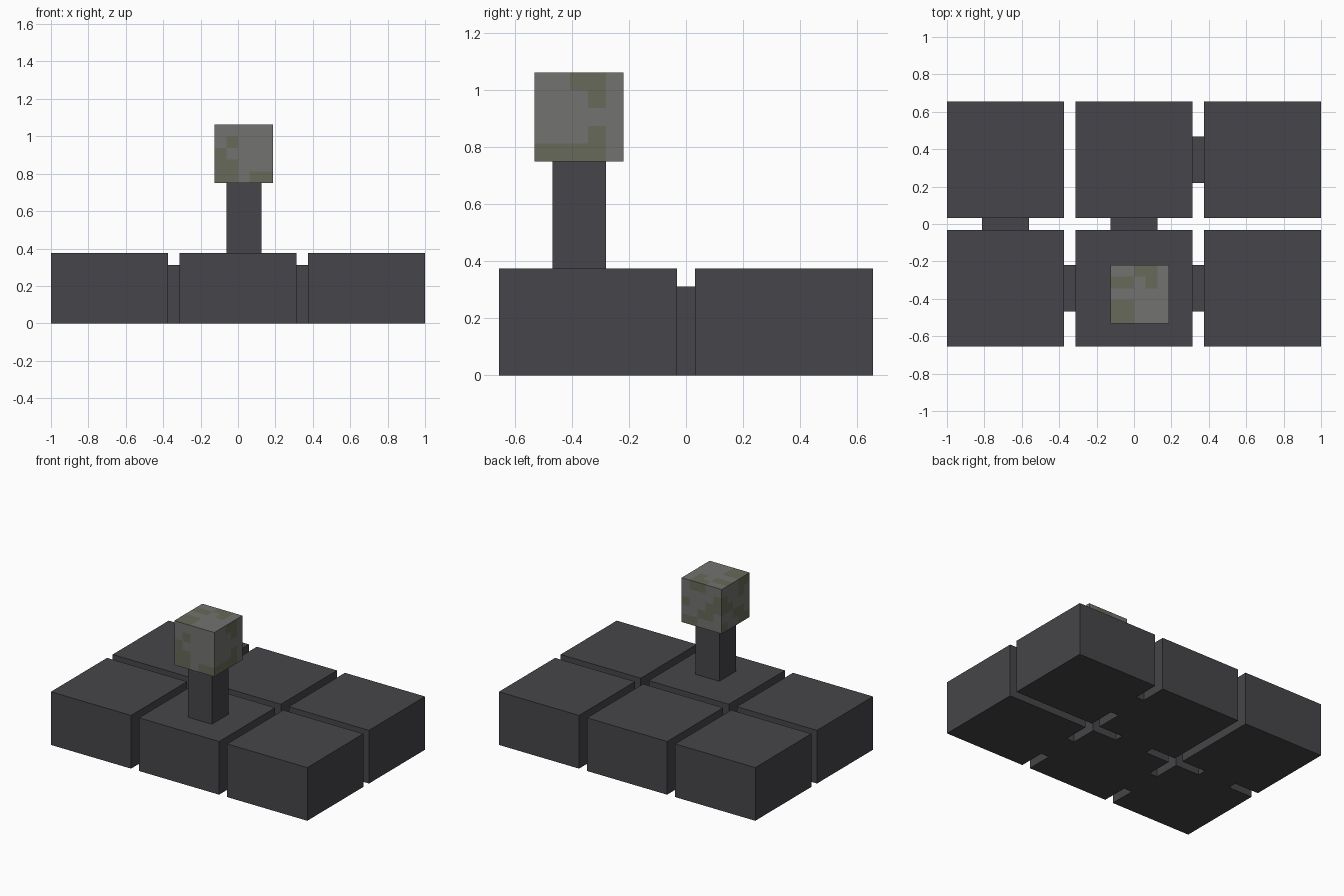
import bpy
import bmesh
from mathutils import Vector

default = bpy.data.objects.get("Cube")
if default:
    bpy.data.objects.remove(default, do_unlink=True)


def material(name, color):
    mat = bpy.data.materials.new(name)
    mat.use_nodes = True
    mat.diffuse_color = (*color, 1)
    mat.node_tree.nodes["Principled BSDF"].inputs["Base Color"].default_value = (*color, 1)
    return mat


charcoal = material("charcoal", (0.061, 0.060, 0.067))
stone = material("stone_grey", (0.17, 0.17, 0.162))
moss = material("moss_green", (0.133, 0.143, 0.098))


def box(name, center, size, mats, cuts=0):
    """Axis-aligned box, optionally divided into a grid on every side."""
    bm = bmesh.new()
    bmesh.ops.create_cube(bm, size=1)
    if cuts:
        bmesh.ops.subdivide_edges(bm, edges=bm.edges[:], cuts=cuts, use_grid_fill=True)
    for v in bm.verts:
        v.co = Vector(a * b for a, b in zip(v.co, size))
    mesh = bpy.data.meshes.new(name)
    bm.to_mesh(mesh)
    bm.free()
    for mat in mats:
        mesh.materials.append(mat)
    obj = bpy.data.objects.new(name, mesh)
    obj.location = center
    bpy.context.collection.objects.link(obj)
    return obj


# Six floor blocks in a three by two layout
BLOCK, GAP, HEIGHT = 0.625, 0.0625, 0.375
PITCH = BLOCK + GAP
ROWS = {"front": -PITCH / 2, "back": PITCH / 2}
COLUMNS = {"right": -PITCH, "middle": 0, "left": PITCH}
for row, y in ROWS.items():
    for column, x in COLUMNS.items():
        box(f"{row}_{column}_block", (x, y, HEIGHT / 2), (BLOCK, BLOCK, HEIGHT), [charcoal])

# Lower bridges joining neighbouring blocks
BRIDGE_W, BRIDGE_H = 0.25, 0.3125
for x, y in ((-PITCH / 2, ROWS["front"]), (PITCH / 2, ROWS["front"]), (PITCH / 2, ROWS["back"])):
    box("side_bridge", (x, y, BRIDGE_H / 2), (GAP, BRIDGE_W, BRIDGE_H), [charcoal])
for x in (-PITCH, 0):
    box("row_bridge", (x, 0, BRIDGE_H / 2), (BRIDGE_W, GAP, BRIDGE_H), [charcoal])

# Post on the front middle block
POST_X, POST_Y = 0.031, -0.375
box("post", (POST_X, POST_Y, 0.5625), (0.1875, 0.1875, 0.375), [charcoal])

# Mossy stone cube on the post
SIDE = 0.3125
cube = box("mossy_cube", (POST_X, POST_Y, 0.90625), (SIDE, SIDE, SIDE), [stone, moss], cuts=4)

# Moss patches for each side, rows from the top down, columns along +x or +y
PATCHES = {
    "front": (".....", ".#...", "#....", "##...", "##.##"),
    "back": ("..##.", "#....", "##..#", ".##..", "...##"),
    "left": ("..##.", "...#.", ".....", "...#.", "####."),
    "right": ("##...", ".#..#", "...##", ".##..", "##..#"),
    "top": ("..##.", "##.#.", ".....", "##...", "##..."),
    "bottom": ("##..#", ".#...", "...##", "#..#.", "##..."),
}


def cell(value):
    return min(4, max(0, int((value / SIDE + 0.5) * 5)))


for face in cube.data.polygons:
    n, c = face.normal, face.center
    if abs(n.z) > 0.5:
        side, across, up = ("top" if n.z > 0 else "bottom"), c.x, c.y
    elif abs(n.y) > 0.5:
        side, across, up = ("back" if n.y > 0 else "front"), c.x, c.z
    else:
        side, across, up = ("left" if n.x > 0 else "right"), c.y, c.z
    face.material_index = int(PATCHES[side][4 - cell(up)][cell(across)] == "#")
